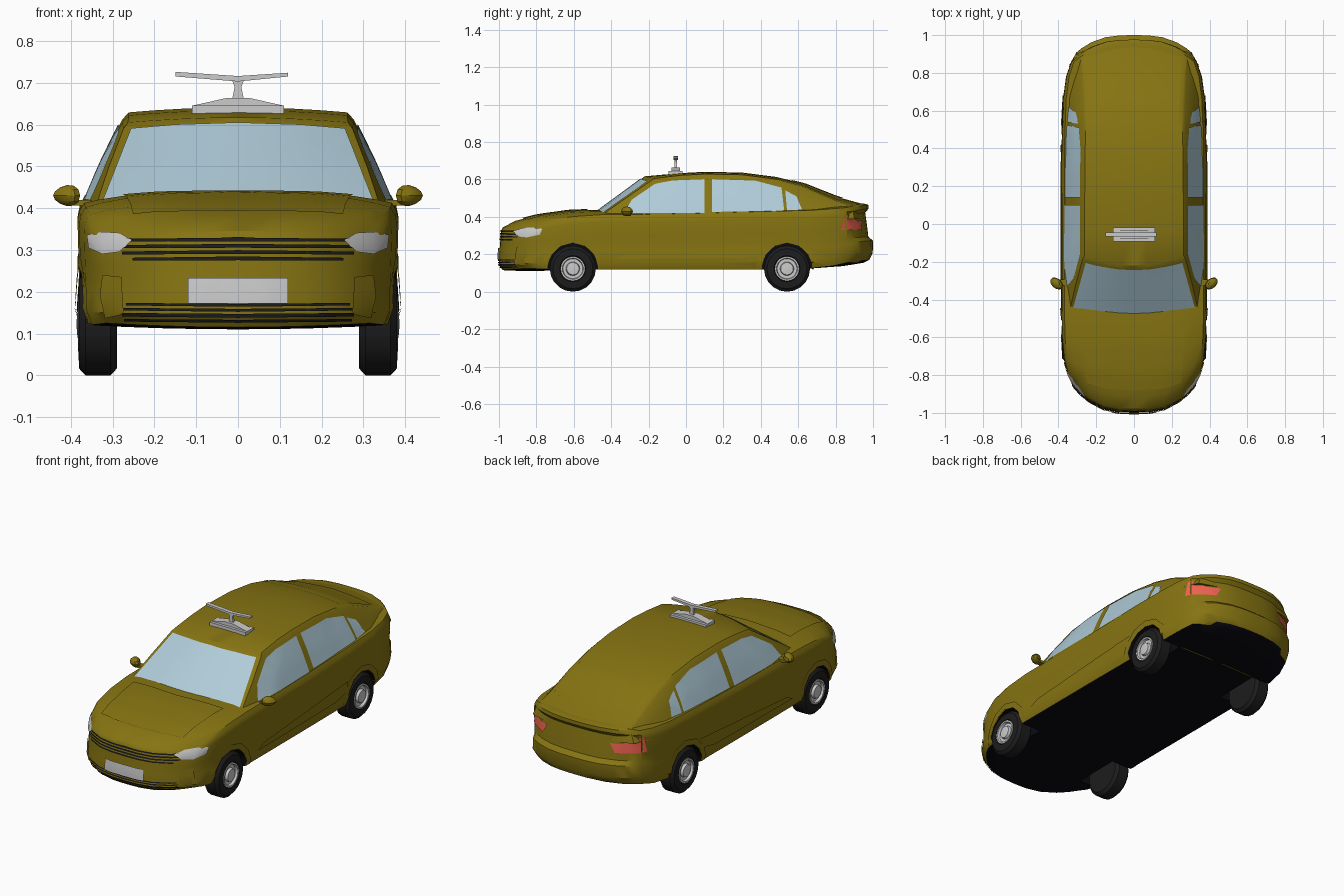
import bpy, bmesh, math
from mathutils import Vector
from mathutils.bvhtree import BVHTree

if "Cube" in bpy.data.objects:
    bpy.data.objects.remove(bpy.data.objects["Cube"])


def material(name, r, g, b):
    m = bpy.data.materials.new(name)
    m.diffuse_color = (r, g, b, 1)
    m.use_nodes = True
    m.node_tree.nodes["Principled BSDF"].inputs["Base Color"].default_value = m.diffuse_color
    return m


PAINT = material("paint", .24, .175, .006)
DARK = material("underside", .003, .003, .006)
RUBBER = material("rubber", .012, .012, .012)
GLASS = material("glass", .43, .60, .69)
RED = material("tail_red", .85, .12, .08)


def add(name, bm, mats=(), mirror=False, angle=30):
    me = bpy.data.meshes.new(name)
    bm.to_mesh(me)
    bm.free()
    ob = bpy.data.objects.new(name, me)
    bpy.context.collection.objects.link(ob)
    for m in mats:
        me.materials.append(m)
    if mirror:
        ob.modifiers.new("mirror", 'MIRROR')
    if angle:
        smooth(ob, angle)
    return ob


def smooth(ob, angle):
    bpy.ops.object.select_all(action='DESELECT')
    ob.select_set(True)
    bpy.context.view_layer.objects.active = ob
    bpy.ops.object.shade_smooth_by_angle(angle=math.radians(angle))


def shell(dims, fn):
    """Surface of a subdivided box, every point placed by fn(i, j, k)."""
    bm, cache = bmesh.new(), {}

    def v(k):
        if k not in cache:
            cache[k] = bm.verts.new(fn(*k))
        return cache[k]
    for ax in range(3):
        a, b = [q for q in range(3) if q != ax]
        for end in (0, dims[ax] - 1):
            for m in range(dims[a] - 1):
                for n in range(dims[b] - 1):
                    face = []
                    for da, db in ((0, 0), (1, 0), (1, 1), (0, 1)):
                        k = [0, 0, 0]
                        k[ax], k[a], k[b] = end, m + da, n + db
                        face.append(v(tuple(k)))
                    bm.faces.new(face)
    bmesh.ops.recalc_face_normals(bm, faces=bm.faces)
    return bm


US = (-1, -.9, -.75, -.5, -.25, 0, .25, .5, .75, .9, 1)

# lower body: side y, centre bow, half width, bottom, shoulder, crown
BODY = [(-.84, -.15, .328, .125, .335, .345), (-.79, -.12, .352, .122, .36, .38),
        (-.72, -.07, .370, .12, .385, .41), (-.6, -.03, .382, .12, .402, .432),
        (-.45, -.06, .386, .12, .412, .437), (-.2, 0, .386, .12, .414, .43),
        (.1, 0, .386, .12, .42, .43), (.45, 0, .384, .12, .43, .44),
        (.66, .02, .376, .125, .435, .45), (.78, .06, .36, .137, .443, .468),
        (.86, .09, .332, .155, .45, .472), (.89, .09, .305, .17, .447, .464)]
# height share, width share, front push, rear push
LEVELS = [(0, .965, .01, 0), (.12, 1, -.01, .018), (.35, .988, -.01, .02), (.42, .985, -.008, -.005),
          (.62, .99, -.004, -.012), (.86, .995, 0, -.022), (.93, .985, .002, -.004), (1, .955, .012, -.004)]


def body_point(i, j, k):
    u = US[i]
    y, bow, w, zb, zs, zc = BODY[j]
    f, sx, front, rear = LEVELS[k]
    push = front if j == 0 else rear if j == len(BODY) - 1 else 0
    zb -= .01 * (1 - u * u) if y < -.7 else 0
    top = zs + (zc - zs) * (1 - u ** 4)
    return (u * w * sx, y + bow * (1 - abs(u) ** 3) + push, zb + f * (top - zb))


# cabin: bottom y, top y, bow, top z, bottom and top half width
CABIN = [(-.48, -.17, -.05, .617, .345, .268), (-.25, -.03, 0, .634, .378, .268), (.05, .1, 0, .641, .378, .268),
         (.3, .3, 0, .637, .377, .266), (.5, .48, 0, .614, .374, .264), (.7, .62, .01, .578, .366, .262),
         (.82, .79, .03, .503, .345, .27), (.9, .89, .06, .468, .31, .28)]
RISE = [(0, 0), (.5, .46), (.93, .92), (1, 1.06)]


def cabin_point(i, j, k):
    u = US[i]
    yb, yt, bow, zt, wb, wt = CABIN[j]
    t, s = RISE[k]
    return (u * (wb + (wt - wb) * s), yb + (yt - yb) * t + bow * (1 - u * u),
            .39 + (zt - .012 * u * u - .39) * t)


bm = shell((len(US), len(BODY), len(LEVELS)), body_point)
BODY_TREE = BVHTree.FromBMesh(bm)
for f in bm.faces:
    f.normal_update()
    f.material_index = int(f.normal.z < -.7)
body = add("body", bm, (PAINT, DARK), angle=0)
bm = shell((len(US), len(CABIN), len(RISE)), cabin_point)
CABIN_TREE = BVHTree.FromBMesh(bm)
add("cabin", bm, (PAINT,))

# wheel arches cut out of the body
AXLES = {"front": -.605, "rear": .54}
bm = bmesh.new()
for side in (-1, 1):
    for y in AXLES.values():
        r = bmesh.ops.create_cone(bm, cap_ends=True, segments=14, radius1=.135, radius2=.135, depth=.26)
        for v in r["verts"]:
            v.co = Vector((side * .38 + v.co.z, y + v.co.x, .125 + v.co.y))
bmesh.ops.recalc_face_normals(bm, faces=bm.faces)
cutter = add("arch_cutter", bm, (DARK,), angle=0)
cutter.hide_render = True
mod = body.modifiers.new("arches", 'BOOLEAN')
mod.operation, mod.solver, mod.object = 'DIFFERENCE', 'EXACT', cutter
bpy.context.view_layer.objects.active = body
bpy.ops.object.modifier_apply(modifier="arches")
bpy.data.objects.remove(cutter)
smooth(body, 30)

# panels projected onto the bodywork
VIEWS = {"front": (lambda a, b: Vector((a, -3, b)), (0, 1, 0)), "back": (lambda a, b: Vector((a, 3, b)), (0, -1, 0)),
         "side": (lambda a, b: Vector((3, a, b)), (-1, 0, 0)), "top": (lambda a, b: Vector((a, b, 3)), (0, 0, -1))}


def panel(name, polys, view, tree, mat=None, lift=.004):
    place, ray = VIEWS[view]
    ray = Vector(ray)
    bm = bmesh.new()
    for p in polys:
        bm.faces.new([bm.verts.new(place(*q)) for q in p])
    bmesh.ops.triangulate(bm, faces=bm.faces)
    for ax in range(3):
        if ray[ax] == 0:
            no = [int(q == ax) for q in range(3)]
            for n in range(-25, 26):
                bmesh.ops.bisect_plane(bm, geom=bm.verts[:] + bm.edges[:] + bm.faces[:],
                                       plane_co=[c * n * .04 for c in no], plane_no=no)
    missed = []
    for v in bm.verts:
        hit, normal, _, _ = tree.ray_cast(v.co, ray)
        if hit is None:
            missed.append(v)
        else:
            v.co = hit + normal * lift
    bmesh.ops.delete(bm, geom=missed, context='VERTS')
    bmesh.ops.remove_doubles(bm, verts=bm.verts, dist=.0001)
    for f in bm.faces:
        f.normal_update()
        if f.normal.dot(ray) > 0:
            f.normal_flip()
    return add(name, bm, (mat,) if mat else (), mirror=True)


# glass
panel("windscreen", [[(0, .43), (.2, .428), (.322, .418), (.255, .588), (.15, .597), (0, .602)]],
      "front", CABIN_TREE, GLASS)
panel("front_window", [[(-.33, .418), (.1, .42), (.1, .6), (-.07, .593), (-.165, .575), (-.29, .49)]],
      "side", CABIN_TREE, GLASS)
panel("rear_window", [[(.14, .425), (.525, .432), (.51, .555), (.37, .592), (.14, .6)]],
      "side", CABIN_TREE, GLASS)
panel("quarter_window", [[(.54, .432), (.62, .438), (.59, .508), (.53, .54)]], "side", CABIN_TREE, GLASS)

# raised body panels
panel("hood_panel", [[(0, -.88), (.15, -.87), (.25, -.84), (.275, -.52), (0, -.54)]], "top", BODY_TREE, PAINT, .006)
panel("rear_screen_panel", [[(0, .57), (.235, .56), (.25, .82), (0, .84)]], "top", CABIN_TREE, PAINT)
panel("door_crease", [[(-.38, .175), (-.33, .2), (.42, .255), (.40, .2), (.3, .18)]], "side", BODY_TREE, PAINT, .005)
panel("fog_pocket", [[(.275, .235), (.27, .15), (.315, .14), (.325, .19), (.32, .24)]],
      "front", BODY_TREE, PAINT, .006)
for where, y in AXLES.items():
    arc = [math.radians(a) for a in range(0, 181, 30)]
    ring = [[(y + r * math.cos(a), .125 + r * math.sin(a)) for a in arc] for r in (.135, .168)]
    panel(where + "_arch_lip", [[ring[0][n], ring[0][n + 1], ring[1][n + 1], ring[1][n]]
                                for n in range(len(arc) - 1)], "side", BODY_TREE, PAINT, .005)

# grille, intake, plate and lamps
for n, (z, w) in enumerate(((.279, .25), (.294, .275), (.309, .28), (.324, .265))):
    panel("grille_slot_%d" % n, [[(0, z - .004), (w, z - .005), (w, z + .002), (0, z + .005)]],
          "front", BODY_TREE, RUBBER)
for n, (z, w) in enumerate(((.134, .27), (.146, .275), (.158, .272), (.17, .265))):
    panel("intake_slot_%d" % n, [[(0, z - .006), (w, z - .003), (w, z + .003), (0, z + .001)]],
          "front", BODY_TREE, RUBBER)
panel("plate", [[(0, .172), (.118, .172), (.118, .232), (0, .232)]], "front", BODY_TREE, lift=.008)
panel("headlight", [[(.25, .322), (.28, .295), (.32, .29), (.352, .305), (.356, .335), (.32, .34), (.28, .337)]],
      "front", BODY_TREE, lift=.006)
panel("tail_light", [[(.19, .38), (.25, .378), (.31, .412), (.335, .41), (.34, .33), (.22, .33), (.24, .355)]],
      "back", BODY_TREE, RED, .005)


# wheels
def lathe(name, profile, y, mat=None, seg=20):
    bm = bmesh.new()
    rings = [[bm.verts.new((x, y + r * math.cos(t * math.tau / seg), .123 + r * math.sin(t * math.tau / seg)))
              for t in range(seg)] for x, r in profile]
    for p, q in zip(rings, rings[1:]):
        for t in range(seg):
            bm.faces.new((p[t], p[t - 1], q[t - 1], q[t]))
    bm.faces.new(rings[0])
    bm.faces.new(rings[-1])
    bmesh.ops.recalc_face_normals(bm, faces=bm.faces)
    add(name, bm, (mat,) if mat else (), mirror=True)


for where, y in AXLES.items():
    lathe(where + "_tyre", [(.29, .08), (.29, .107), (.305, .123), (.365, .123), (.38, .107), (.382, .07),
                            (.365, .066)], y, RUBBER)
    lathe(where + "_rim", [(.36, .066), (.383, .066), (.383, .057), (.37, .053), (.37, .037), (.384, .033),
                           (.386, .01)], y)

# door mirrors
bm = bmesh.new()
bmesh.ops.create_uvsphere(bm, u_segments=10, v_segments=6, radius=1)
for v in bm.verts:
    x, y, z = v.co
    v.co = (.41 + .034 * x, -.315 + .03 * y + .012 * x, .43 + z * (.025 - .006 * x))
arm = bmesh.ops.create_cube(bm, size=1)["verts"]
for v in arm:
    v.co = Vector((.375 + v.co.x * .05, -.31 + v.co.y * .03, .413 + v.co.z * .014))
add("door_mirror", bm, (PAINT,), mirror=True)


# roof unit: profiles in x, z given a depth in y
def slab(name, pts, depth, y=-.055):
    bm = bmesh.new()
    f = bm.faces.new([bm.verts.new((x, y - depth / 2, z)) for x, z in pts])
    new = bmesh.ops.extrude_face_region(bm, geom=[f])["geom"]
    bmesh.ops.translate(bm, vec=(0, depth, 0), verts=[g for g in new if isinstance(g, bmesh.types.BMVert)])
    bmesh.ops.recalc_face_normals(bm, faces=bm.faces)
    return add(name, bm, angle=0)


slab("roof_unit_base", [(-.11, .622), (.11, .622), (.11, .645), (-.11, .645)], .075)
slab("roof_unit_hump", [(-.11, .645), (.11, .645), (.025, .664), (-.025, .664)], .045)
slab("roof_unit_post", [(-.014, .66), (.014, .66), (.008, .69), (.014, .706), (-.014, .706), (-.008, .69)], .014)
slab("roof_unit_blade", [(-.15, .715), (0, .703), (.12, .715), (.12, .724), (0, .716), (-.15, .726)], .022)
